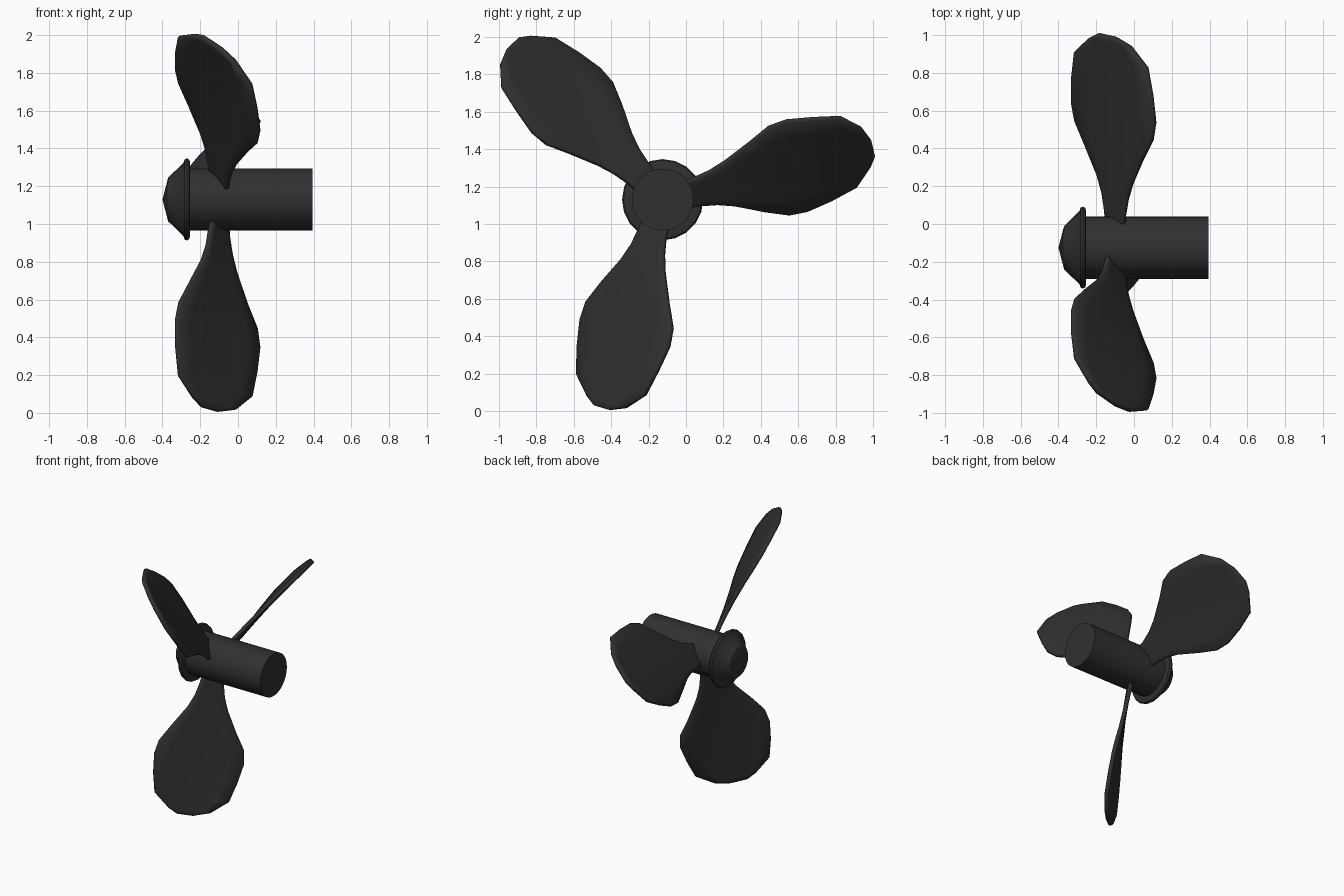
import bpy, bmesh, math
from mathutils import Vector

if "Cube" in bpy.data.objects:
    bpy.data.objects.remove(bpy.data.objects["Cube"])

CY, CZ = -0.125, 1.13          # shaft axis runs along x through this y, z

mat = bpy.data.materials.new("dark_metal")
mat.diffuse_color = (0.03, 0.03, 0.03, 1)
mat.use_nodes = True
mat.node_tree.nodes["Principled BSDF"].inputs["Base Color"].default_value = mat.diffuse_color


def finish(name, bm, angle=30):
    bmesh.ops.recalc_face_normals(bm, faces=bm.faces)
    me = bpy.data.meshes.new(name)
    bm.to_mesh(me)
    bm.free()
    me.materials.append(mat)
    ob = bpy.data.objects.new(name, me)
    bpy.context.collection.objects.link(ob)
    bpy.ops.object.select_all(action='DESELECT')
    ob.select_set(True)
    bpy.context.view_layer.objects.active = ob
    bpy.ops.object.shade_smooth_by_angle(angle=math.radians(angle))
    return ob


def lathe(name, profile, sides):
    """Spin (x, radius) points about the shaft axis."""
    bm = bmesh.new()
    verts = [bm.verts.new((x, CY, CZ + r)) for x, r in profile]
    edges = [bm.edges.new(p) for p in zip(verts, verts[1:])]
    bmesh.ops.spin(bm, geom=verts + edges, cent=(0, CY, CZ), axis=(1, 0, 0),
                   angle=math.tau, steps=sides, use_duplicate=False)
    bmesh.ops.remove_doubles(bm, verts=bm.verts, dist=1e-4)
    return finish(name, bm)


# hub barrel and nose cap
lathe("hub", [(-0.27, 0), (-0.27, 0.165), (0.395, 0.165), (0.395, 0)], 32)
lathe("nose_cap", [(-0.40, 0), (-0.37, 0.115), (-0.288, 0.195), (-0.283, 0.212),
                   (-0.27, 0.217), (-0.258, 0.21), (-0.253, 0.19), (-0.253, 0)], 20)

# blade outline: radius, trailing edge, leading edge
STATIONS = [(0.10, -0.068, 0.070), (0.19, -0.076, 0.076), (0.28, -0.09, 0.095),
            (0.37, -0.118, 0.126), (0.52, -0.185, 0.194), (0.64, -0.23, 0.253),
            (0.74, -0.233, 0.265), (0.88, -0.206, 0.245), (1.025, -0.166, 0.218),
            (1.122, -0.076, 0.137), (1.158, -0.025, 0.055)]
COLS = 6


def blade(name, deg):
    a = math.radians(deg)
    radial = Vector((0, math.cos(a), math.sin(a)))
    tangent = Vector((0, -math.sin(a), math.cos(a)))
    bm = bmesh.new()
    rows = []
    for u, lo, hi in STATIONS:
        k = (u - 0.1) / 1.05
        row = []
        for i in range(COLS + 1):
            t = lo + (hi - lo) * i / COLS
            # pitch and rake grow toward the tip
            x = -0.10 - 0.06 * k * k + (0.63 + 0.42 * k) * t
            row.append(bm.verts.new(Vector((x, CY, CZ)) + radial * u + tangent * t))
        rows.append(row)
    for r0, r1 in zip(rows, rows[1:]):
        for i in range(COLS):
            bm.faces.new((r0[i], r0[i + 1], r1[i + 1], r1[i]))
    ob = finish(name, bm)
    sol = ob.modifiers.new("thickness", 'SOLIDIFY')
    sol.thickness = 0.03
    sol.offset = 0
    bev = ob.modifiers.new("edge", 'BEVEL')
    bev.width = 0.007
    bev.segments = 1
    bev.limit_method = 'ANGLE'
    bev.angle_limit = math.radians(50)


for n in range(3):
    blade(f"blade_{n + 1}", 13 + 120 * n)
